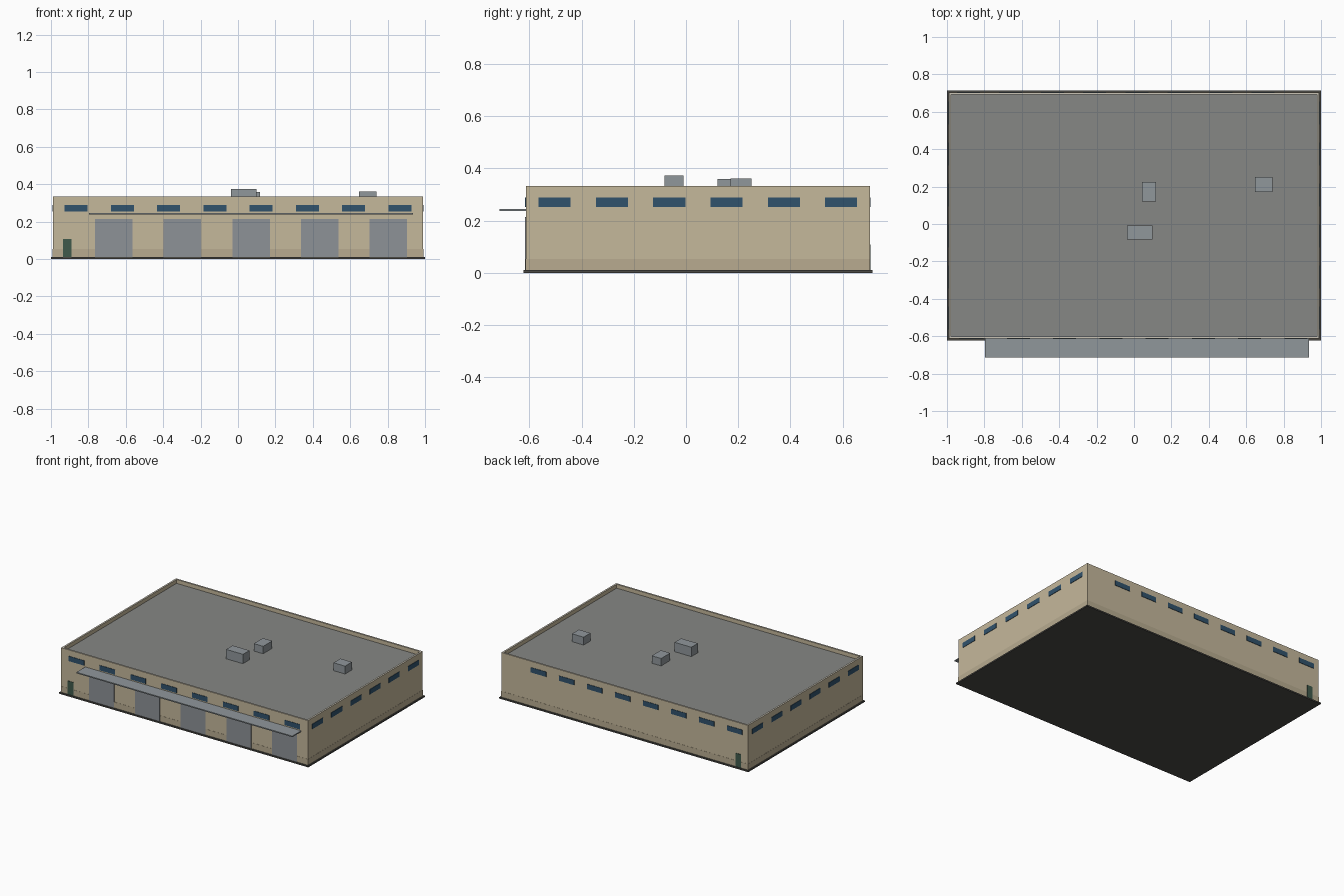
import bpy, bmesh

if "Cube" in bpy.data.objects:
    bpy.data.objects.remove(bpy.data.objects["Cube"])

def mat(name, r, g, b):
    m = bpy.data.materials.new(name)
    m.diffuse_color = (r, g, b, 1)
    m.use_nodes = True
    m.node_tree.nodes["Principled BSDF"].inputs["Base Color"].default_value = m.diffuse_color
    return m

WALL = mat("wall_tan", .56, .48, .33)
BAND = mat("plinth_tan", .48, .41, .28)
COPING = mat("coping_light", .60, .56, .47)
ROOF = mat("roof_grey", .24, .245, .235)
GLASS = mat("window_blue", .03, .085, .15)
GREEN = mat("door_green", .05, .10, .07)
METAL = mat("metal_grey", .28, .31, .33)
SHUTTER = mat("shutter_grey", .27, .29, .31)
SLAB = mat("slab_dark", .07, .068, .06)

def box(name, x0, x1, y0, y1, z0, z1, material):
    bm = bmesh.new()
    bmesh.ops.create_cube(bm, size=1)
    for v in bm.verts:
        v.co = (x1 if v.co.x > 0 else x0,
                y1 if v.co.y > 0 else y0,
                z1 if v.co.z > 0 else z0)
    me = bpy.data.meshes.new(name)
    bm.to_mesh(me)
    bm.free()
    me.materials.append(material)
    ob = bpy.data.objects.new(name, me)
    bpy.context.collection.objects.link(ob)
    return ob

# Building outline
X, YF, YB = 0.99, -0.613, 0.704
BASE, ROOF_Z, TOP = 0.01, 0.305, 0.333
OUT = 0.003     # how far doors and windows stand proud of the walls

# Ground slab
box("floor_slab", -1, 1, YF - .01, YB + .01, 0, BASE, SLAB)

# Walls: box with the top inset and pushed down to leave a parapet
walls = box("walls", -X, X, YF, YB, BASE, TOP, WALL)
walls.data.materials.append(COPING)
walls.data.materials.append(ROOF)
bm = bmesh.new()
bm.from_mesh(walls.data)
top = max(bm.faces, key=lambda f: f.calc_center_median().z)
ring = bmesh.ops.inset_region(bm, faces=[top], thickness=.018)["faces"]
for f in ring:
    f.material_index = 1
drop = bmesh.ops.extrude_face_region(bm, geom=[top])["geom"]
floor = next(g for g in drop if isinstance(g, bmesh.types.BMFace))
floor.material_index = 2
for v in floor.verts:
    v.co.z = ROOF_Z
if top.is_valid:
    bmesh.ops.delete(bm, geom=[top], context='FACES_ONLY')
bmesh.ops.recalc_face_normals(bm, faces=bm.faces)
bm.to_mesh(walls.data)
bm.free()

# Darker band along the wall foot
box("wall_plinth", -X - .001, X + .001, YF - .001, YB + .001, BASE, .053, BAND)

# High windows on all sides
WZ0, WZ1, HW = .253, .289, .0615
for i in range(8):
    x = -X + (i + .5) * 2 * X / 8
    box(f"front_window_{i+1}", x - HW, x + HW, YF - OUT, YF + OUT, WZ0, WZ1, GLASS)
    x = -.885 + i * .225
    box(f"back_window_{i+1}", x - HW, x + HW, YB - OUT, YB + OUT, WZ0, WZ1, GLASS)
for i in range(6):
    y = YF + (i + .5) * (YB - YF) / 6
    for side, s in (("left", -X), ("right", X)):
        box(f"{side}_window_{i+1}", s - OUT, s + OUT, y - HW, y + HW, WZ0, WZ1, GLASS)

# Loading doors and the canopy above them
for i in range(5):
    x = .07 + (i - 2) * .367
    box(f"loading_door_{i+1}", x - .1, x + .1, YF - OUT, YF + OUT, BASE, .214, SHUTTER)
box("canopy", -.797, .936, -.714, YF, .237, .245, METAL)

# Personnel doors
for name, y in (("front_door", YF), ("back_door", YB)):
    box(name, -.936, -.891, y - OUT, y + OUT, BASE, .108, GREEN)

# Rooftop units
units = [(-.037, .098, -.083, -.009, .373),
         (.043, .118, .120, .224, .359),
         (.647, .740, .171, .250, .362)]
for i, (x0, x1, y0, y1, z1) in enumerate(units):
    box(f"roof_unit_{i+1}", x0, x1, y0, y1, ROOF_Z, z1, METAL)
